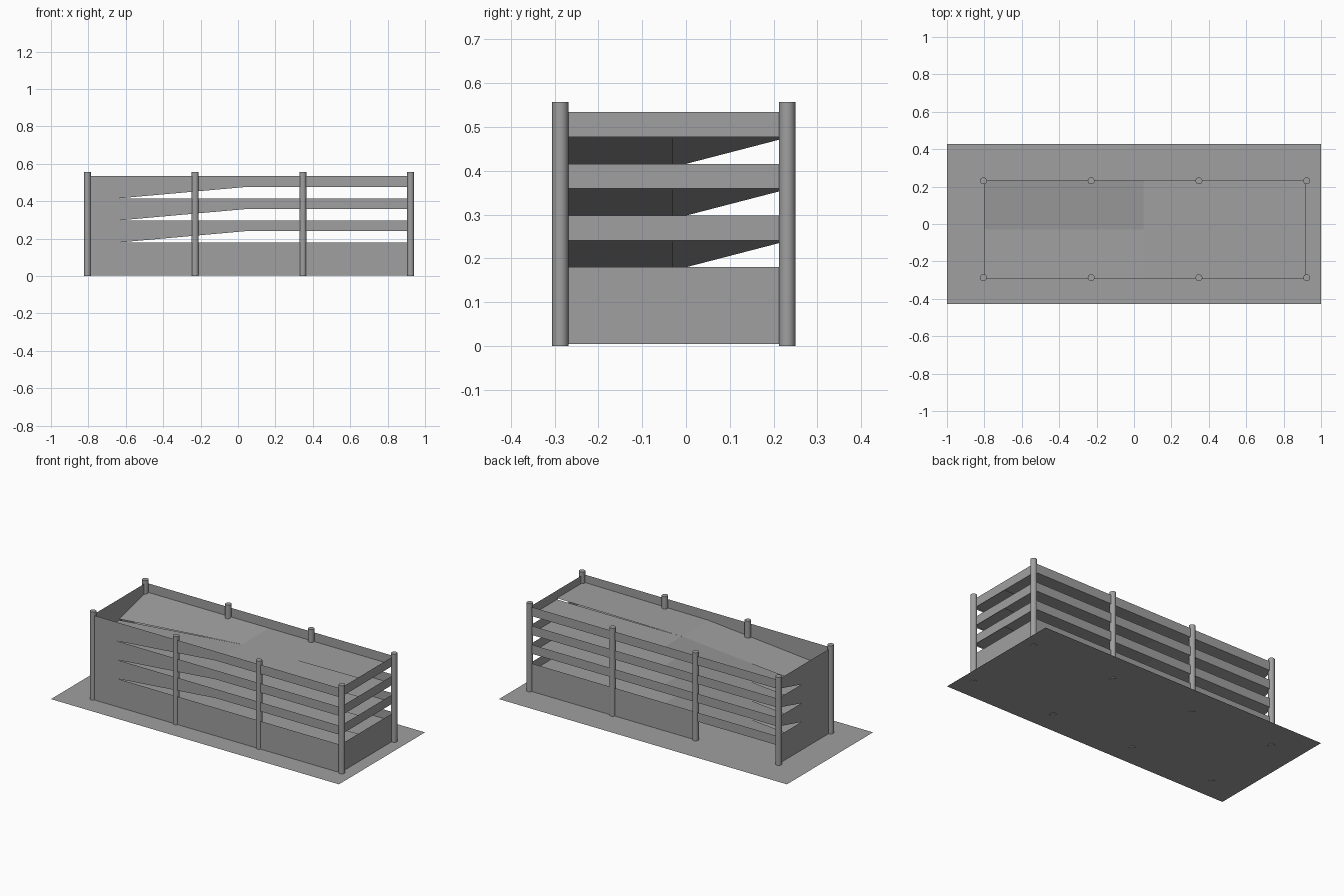
import bpy

if "Cube" in bpy.data.objects:
    bpy.data.objects.remove(bpy.data.objects["Cube"])

# main dimensions
X0, X1, XM = -0.803, 0.917, 0.05      # left end, right end, start of ramp
Y0, Y1, YM = -0.295, 0.236, -0.03     # front, back, split between lanes
BASE, STEP, RAIL = 0.123, 0.118, 0.057
DROP, DROP_BACK = 0.076, 0.069        # fall of front and back ramps
GROUND, RISE = 0.004, 0.008
DOOR = -0.23                          # entrance spans X0..DOOR at the back

grey = bpy.data.materials.new("concrete")
grey.diffuse_color = (0.35, 0.35, 0.35, 1)
grey.use_nodes = True
grey.node_tree.nodes["Principled BSDF"].inputs["Base Color"].default_value = grey.diffuse_color


def sheet(name, polys):
    """Object made from flat polygons, each a list of points."""
    verts, faces = [], []
    for p in polys:
        faces.append(list(range(len(verts), len(verts) + len(p))))
        verts += p
    me = bpy.data.meshes.new(name)
    me.from_pydata(verts, [], faces)
    me.update()
    me.materials.append(grey)
    ob = bpy.data.objects.new(name, me)
    bpy.context.collection.objects.link(ob)
    return ob


def on_y(y, pts):
    return [(a, y, z) for a, z in pts]


def on_x(x, pts):
    return [(x, a, z) for a, z in pts]


def rect(a, b, lo, hi):
    return [(a, lo), (b, lo), (b, hi), (a, hi)]


# ground sheet
sheet("ground_sheet", [[(-1, -.427, GROUND), (1, -.427, GROUND),
                        (1, .427, GROUND), (-1, .427, GROUND)]])

for k in range(4):
    z = BASE + k * STEP
    top, low, low_b = z + RAIL, z - DROP, z - DROP_BACK
    # floor: flat lanes on the right, front ramp and twisted back ramp on the left
    sheet(f"floor_{k}", [
        [(XM, Y0, z), (X1, Y0, z + RISE), (X1, YM, z + RISE), (XM, YM, z)],
        [(XM, YM, z), (X1, YM, z), (X1, Y1, z), (XM, Y1, z)],
        [(X0, Y0, low), (XM, Y0, z), (XM, YM, z), (X0, YM, low)],
        [(X0, YM, low_b), (XM, YM, z), (XM, Y1, z), (X0, Y1, z)],
    ])
    if k == 0:
        # solid lower walls with the entrance left open at the back
        g = GROUND
        front, left = rect(X0, X1, g, top), rect(Y1, Y0, g, top)
        right = rect(Y0, Y1, g, top)
        back = [(X1, g), (DOOR, g), (DOOR, z), (X0, z), (X0, top), (X1, top)]
    else:
        # parapet bands; front and left lower edges follow the ramps
        below = z - STEP + RAIL
        t = (below - low) / DROP
        s = (below - low_b) / DROP_BACK
        front = [(X0, below), (X0 + t * (XM - X0), below), (XM, z), (X1, z),
                 (X1, top), (X0, top)]
        left = [(Y1, z), (YM + s * (Y1 - YM), below), (Y0, below),
                (Y0, top), (Y1, top)]
        right = rect(Y0, Y1, z, top)
        back = rect(X1, X0, z, top)
    sheet(f"front_parapet_{k}", [on_y(Y0, front)])
    sheet(f"back_parapet_{k}", [on_y(Y1, back)])
    sheet(f"left_parapet_{k}", [on_x(X0, left)])
    sheet(f"right_parapet_{k}", [on_x(X1, right)])

# round columns along both long sides
for j, y in enumerate((-0.287, 0.231)):
    for i in range(4):
        bpy.ops.mesh.primitive_cylinder_add(
            vertices=24, radius=0.0185, depth=0.557,
            location=(-0.805 + i * 0.576, y, 0.2785))
        col = bpy.context.object
        col.name = f"{('front', 'back')[j]}_column_{i}"
        col.data.materials.append(grey)
        bpy.ops.object.shade_smooth_by_angle()
